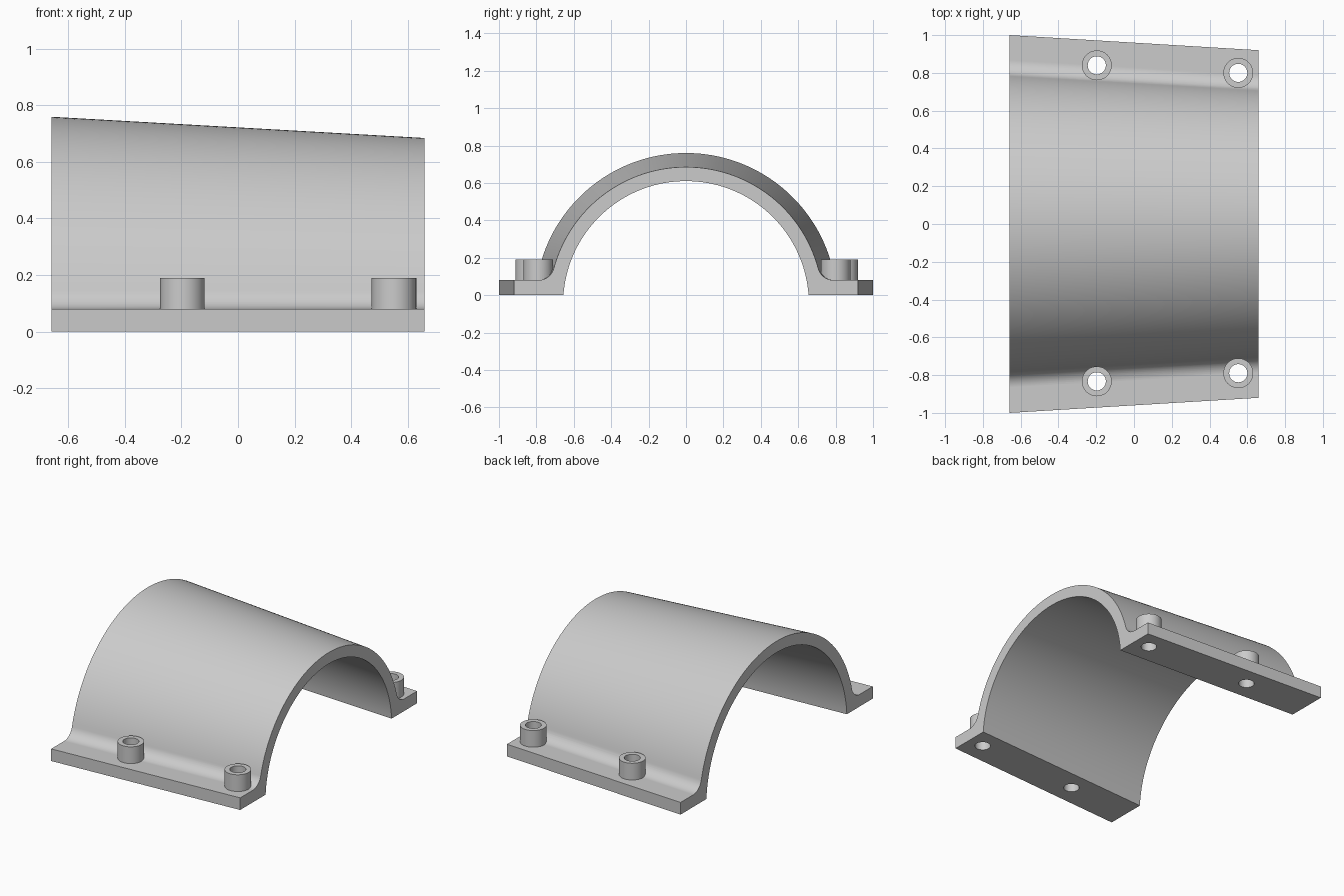
import bpy, bmesh
from math import sin, cos, pi, asin, atan2, sqrt

cube = bpy.data.objects.get("Cube")
if cube:
    bpy.data.objects.remove(cube, do_unlink=True)

HALF_LENGTH = 0.66
AXIS_Z = -0.047        # arch axis sits just below the base
WALL = 0.075
FLANGE_TOP = 0.08
FILLET = 0.085
BOSS_TOP = 0.19

grey = bpy.data.materials.new("plain grey")
grey.use_nodes = True
colour = (0.6, 0.6, 0.6, 1)
grey.diffuse_color = colour
grey.node_tree.nodes["Principled BSDF"].inputs["Base Color"].default_value = colour


def arc(y, z, r, start, end, steps):
    """Points on an arc in the cross-section plane."""
    angles = [start + (end - start) * i / steps for i in range(steps + 1)]
    return [(y + r * cos(a), z + r * sin(a)) for a in angles]


def section(radius, half_width):
    """Closed outline of the arch wall with filleted flanges."""
    fz = FLANGE_TOP + FILLET
    fy = sqrt((radius + FILLET) ** 2 - (fz - AXIS_Z) ** 2)
    tangent = atan2(fz - AXIS_Z, fy)
    inner = radius - WALL
    outer_half = [(half_width, 0), (half_width, FLANGE_TOP)]
    outer_half += arc(fy, fz, FILLET, -pi / 2, tangent - pi, 10)
    outer_half += arc(0, AXIS_Z, radius, tangent, pi / 2, 40)[1:]
    inner_half = arc(0, AXIS_Z, inner, pi / 2, asin(-AXIS_Z / inner), 40)
    mirror = lambda pts: [(-y, z) for y, z in reversed(pts)]
    return outer_half + mirror(outer_half)[1:] + mirror(inner_half) + inner_half[1:]


def new_object(name, bm):
    bmesh.ops.recalc_face_normals(bm, faces=bm.faces)
    mesh = bpy.data.meshes.new(name)
    bm.to_mesh(mesh)
    bm.free()
    mesh.materials.append(grey)
    obj = bpy.data.objects.new(name, mesh)
    bpy.context.collection.objects.link(obj)
    return obj


def cylinders(name, radius, bottom, top, segments):
    """One upright cylinder at every bolt position."""
    bm = bmesh.new()
    for x, y in BOLTS:
        ring = [bm.verts.new((x + radius * cos(2 * pi * i / segments),
                              y + radius * sin(2 * pi * i / segments), bottom))
                for i in range(segments)]
        base = bm.faces.new(ring)
        lifted = bmesh.ops.extrude_face_region(bm, geom=[base], use_keep_orig=True)
        verts = [v for v in lifted["geom"] if isinstance(v, bmesh.types.BMVert)]
        bmesh.ops.translate(bm, verts=verts, vec=(0, 0, top - bottom))
    return new_object(name, bm)


# Tapered arch with flanges, lofted between its two end sections
bm = bmesh.new()
ends = [[bm.verts.new((x, y, z)) for y, z in section(r, w)]
        for x, r, w in ((-HALF_LENGTH, 0.807, 1.0), (HALF_LENGTH, 0.732, 0.92))]
wide, narrow = ends
for i in range(len(wide)):
    j = (i + 1) % len(wide)
    bm.faces.new((wide[i], wide[j], narrow[j], narrow[i]))
for end in ends:
    bm.faces.new(end)
bracket = new_object("arched_bracket", bm)

# Bolt bosses and their through holes
BOLTS = [(-0.197, 0.84), (0.552, 0.80), (-0.197, -0.833), (0.552, -0.79)]
bosses = cylinders("bolt_bosses", 0.079, FLANGE_TOP / 2, BOSS_TOP, 48)
holes = cylinders("bolt_hole_cutters", 0.048, -0.1, BOSS_TOP + 0.1, 40)

bpy.context.view_layer.objects.active = bracket
bracket.select_set(True)
for helper, operation in ((bosses, "UNION"), (holes, "DIFFERENCE")):
    mod = bracket.modifiers.new(helper.name, "BOOLEAN")
    mod.object, mod.operation, mod.solver = helper, operation, "EXACT"
    bpy.ops.object.modifier_apply(modifier=mod.name)
    bpy.data.objects.remove(helper, do_unlink=True)

# Smooth curves, crisp edges
bpy.ops.object.shade_smooth_by_angle(angle=pi / 6)
normals = bracket.modifiers.new("clean_normals", "WEIGHTED_NORMAL")
normals.keep_sharp = True
